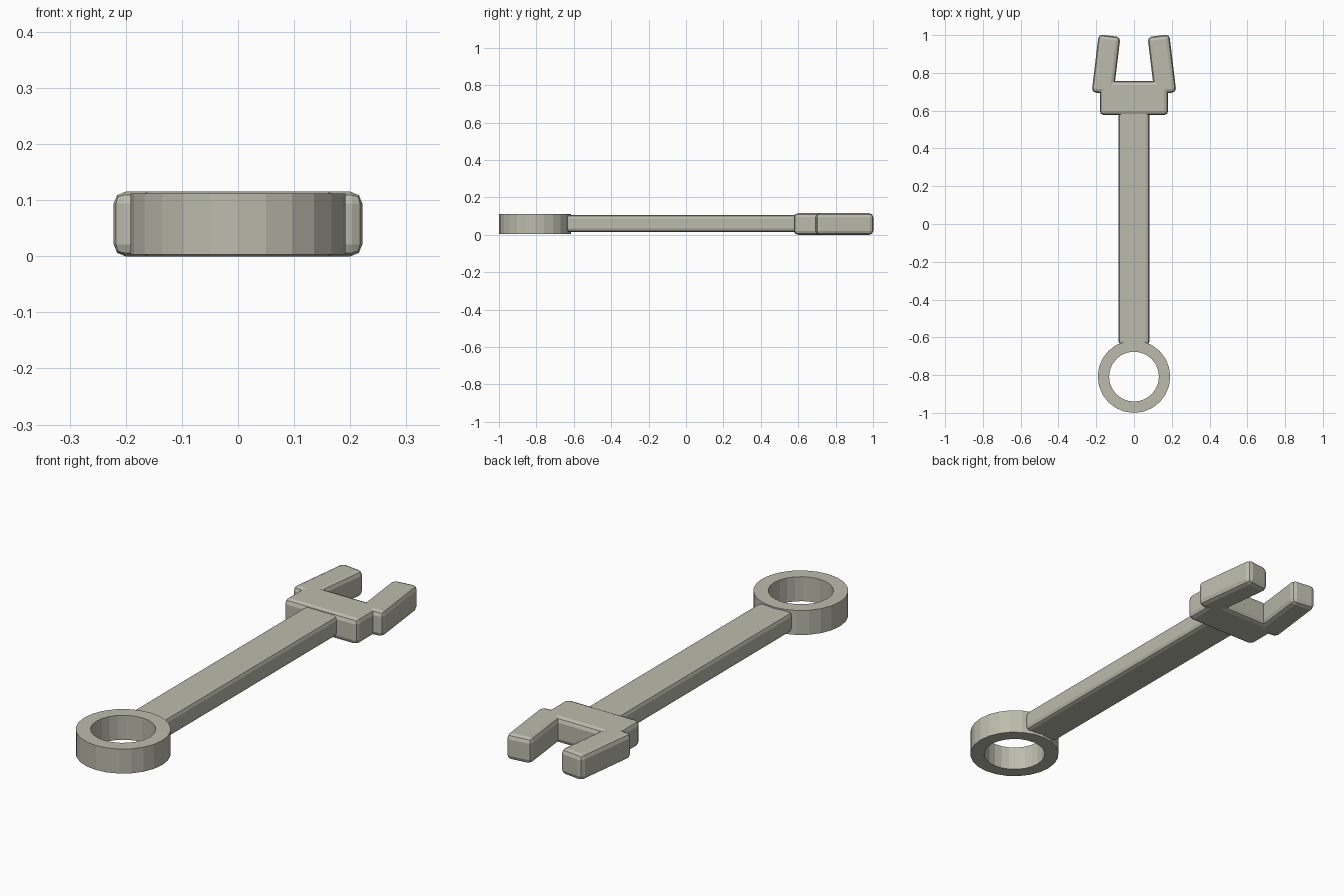
import bpy, bmesh, math

if "Cube" in bpy.data.objects:
    bpy.data.objects.remove(bpy.data.objects["Cube"])

# Olive-grey metal
metal = bpy.data.materials.new("metal")
metal.diffuse_color = (0.50, 0.50, 0.42, 1)
metal.use_nodes = True
metal.node_tree.nodes["Principled BSDF"].inputs["Base Color"].default_value = metal.diffuse_color


def finish(name, bm, loc, turn=0.0):
    mesh = bpy.data.meshes.new(name)
    bm.to_mesh(mesh)
    bm.free()
    mesh.materials.append(metal)
    obj = bpy.data.objects.new(name, mesh)
    obj.location = loc
    obj.rotation_euler.z = turn
    bpy.context.collection.objects.link(obj)


def rounded_box(name, size, loc, bevel, turn=0.0):
    """Box with bevelled edges, optionally turned about z."""
    bm = bmesh.new()
    bmesh.ops.create_cube(bm, size=1)
    bmesh.ops.scale(bm, vec=size, verts=bm.verts)
    bmesh.ops.bevel(bm, geom=bm.edges[:], offset=bevel, segments=2,
                    profile=0.5, affect='EDGES', clamp_overlap=True)
    finish(name, bm, loc, turn)


def ring(name, outer, inner, z0, z1, loc, sides):
    """Flat-faced ring swept from a rectangular section."""
    section = [(inner, z0), (outer, z0), (outer, z1), (inner, z1)]
    bm = bmesh.new()
    loops = []
    for i in range(sides):
        a = 2 * math.pi * i / sides
        loops.append([bm.verts.new((r * math.cos(a), r * math.sin(a), z))
                      for r, z in section])
    for i in range(sides):
        a, b = loops[i], loops[(i + 1) % sides]
        for j in range(4):
            k = (j + 1) % 4
            bm.faces.new((a[j], b[j], b[k], a[k]))
    bmesh.ops.recalc_face_normals(bm, faces=bm.faces)
    finish(name, bm, loc)


H = 0.115  # full thickness

# Closed ring end
ring("ring_end", 0.192, 0.132, 0.003, 0.112, (0, -0.808, 0), 24)

# Flat handle
rounded_box("handle", (0.164, 1.257, 0.09), (0, -0.0105, 0.061), 0.018)

# Open jaw: base block and two prongs leaning inward
rounded_box("jaw_base", (0.362, 0.18, H), (0, 0.667, H / 2), 0.021)
for side, label in ((-1, "left"), (1, "right")):
    rounded_box("jaw_prong_" + label, (0.116, 0.308, H),
                (side * 0.148, 0.844, H / 2), 0.021, side * 0.12)
